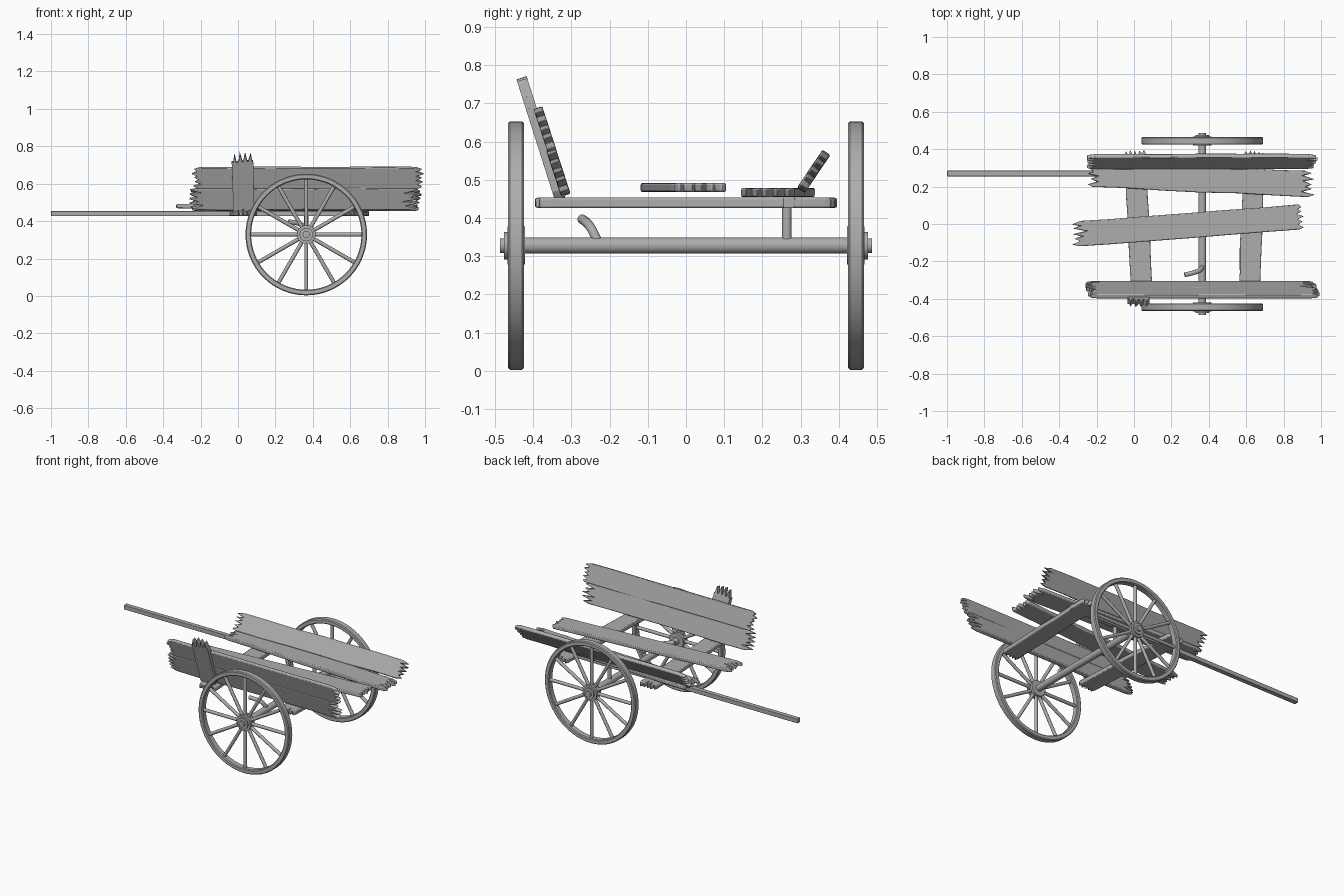
import bpy, bmesh, math, random
from mathutils import Vector, Matrix

random.seed(7)
if "Cube" in bpy.data.objects:
    bpy.data.objects.remove(bpy.data.objects["Cube"])

wood = bpy.data.materials.new("weathered grey wood")
wood.use_nodes = True
GREY = (0.42, 0.42, 0.42, 1)
wood.diffuse_color = GREY
wood.node_tree.nodes["Principled BSDF"].inputs["Base Color"].default_value = GREY


def finish(name, bm, bevel=0.0, smooth=True):
    bmesh.ops.recalc_face_normals(bm, faces=bm.faces)
    mesh = bpy.data.meshes.new(name)
    bm.to_mesh(mesh)
    bm.free()
    mesh.materials.append(wood)
    ob = bpy.data.objects.new(name, mesh)
    bpy.context.collection.objects.link(ob)
    if bevel:
        mod = ob.modifiers.new("worn edges", "BEVEL")
        mod.width, mod.segments = bevel, 2
        mod.limit_method = "ANGLE"
    if smooth:
        bpy.ops.object.select_all(action="DESELECT")
        ob.select_set(True)
        bpy.context.view_layer.objects.active = ob
        bpy.ops.object.shade_smooth_by_angle(angle=math.radians(40))
    return ob


def plank(name, start, end, across, width, thick, tear=(0.05, 0.05), teeth=5):
    """Board from start to end, with splintered ends and wavy long edges."""
    start, end = Vector(start), Vector(end)
    along = (end - start).normalized()
    side = Vector(across)
    side = (side - along * side.dot(along)).normalized()
    up = along.cross(side)
    length, half = (end - start).length, width / 2

    def torn(depth):
        pts = []
        for i in range(2 * teeth + 1):
            v = -half + width * i / (2 * teeth)
            if 0 < i < 2 * teeth:
                v += random.uniform(-0.2, 0.2) * width / (2 * teeth)
            inset = random.uniform(0, 0.4) if i % 2 else random.uniform(0.6, 1.1)
            pts.append((inset * depth, v))
        return pts

    def edge(v):
        return [(length * k / 6, v + random.uniform(-0.003, 0.003)) for k in range(1, 6)]

    outline = edge(-half)
    outline += [(length - u, v) for u, v in torn(tear[1])]
    outline += reversed(edge(half))
    outline += reversed(torn(tear[0]))
    bm = bmesh.new()
    verts = [bm.verts.new(start + along * u + side * v - up * thick / 2) for u, v in outline]
    face = bm.faces.new(verts)
    out = bmesh.ops.extrude_face_region(bm, geom=[face])["geom"]
    bmesh.ops.translate(bm, vec=up * thick, verts=[g for g in out if isinstance(g, bmesh.types.BMVert)])
    return finish(name, bm, 0.005)


def lathe(bm, profile, steps=48):
    """Revolve closed (radius, y) profile points about the y axis."""
    rings = []
    for k in range(steps):
        a = 2 * math.pi * k / steps
        rings.append([bm.verts.new((r * math.cos(a), y, r * math.sin(a))) for r, y in profile])
    n = len(profile)
    for k in range(steps):
        a, b = rings[k], rings[(k + 1) % steps]
        for i in range(n):
            j = (i + 1) % n
            bm.faces.new((a[i], a[j], b[j], b[i]))


def cylinder(bm, a, b, radius, sides=24):
    a, b = Vector(a), Vector(b)
    turn = (b - a).to_track_quat("Z", "Y").to_matrix().to_4x4()
    bmesh.ops.create_cone(bm, cap_ends=True, segments=sides, radius1=radius, radius2=radius,
                          depth=(b - a).length, matrix=Matrix.Translation((a + b) / 2) @ turn)


AXLE_X, AXLE_Z, WHEEL_Y, RADIUS = 0.365, 0.328, 0.445, 0.325


def wheel(name, sign):
    # Rim with chamfered corners
    bm = bmesh.new()
    w, c, inner = 0.021, 0.005, RADIUS - 0.03
    lathe(bm, [(RADIUS - c, -w), (RADIUS, -w + c), (RADIUS, w - c), (RADIUS - c, w),
               (inner + c, w), (inner, w - c), (inner, -w + c), (inner + c, -w)], 64)
    # Twelve spokes
    for k in range(12):
        d = Vector((math.cos(k * math.pi / 6), 0, math.sin(k * math.pi / 6)))
        cylinder(bm, d * 0.03, d * (inner + 0.008), 0.0105, 10)
    # Stepped hub and axle cap, facing outward
    for y0, y1, r in ((-0.024, 0.022, 0.05), (0.02, 0.031, 0.036), (0.03, 0.042, 0.019)):
        cylinder(bm, (0, y0 * sign, 0), (0, y1 * sign, 0), r, 32)
    ob = finish(name, bm)
    ob.location = (AXLE_X, WHEEL_Y * sign, AXLE_Z)


wheel("right_wheel", -1)
wheel("left_wheel", 1)

# Axle
bm = bmesh.new()
cylinder(bm, (AXLE_X, -WHEEL_Y, AXLE_Z), (AXLE_X, WHEEL_Y, AXLE_Z), 0.021)
finish("axle", bm)

# Pull shaft and the post that carries it on the axle
bm = bmesh.new()
bmesh.ops.create_cube(bm, size=1, matrix=Matrix.Translation((-0.15, 0.27, 0.44))
                      @ Matrix.Diagonal((1.7, 0.03, 0.028, 1)))
finish("pull_shaft", bm, 0.003)
bm = bmesh.new()
cylinder(bm, (AXLE_X, 0.264, AXLE_Z), (AXLE_X, 0.264, 0.435), 0.0125, 16)
finish("shaft_post", bm)

# Bent, broken post on the other side
curve = bpy.data.curves.new("bent_post", "CURVE")
curve.dimensions = "3D"
curve.bevel_depth, curve.use_fill_caps = 0.0125, True
path = [(AXLE_X, -0.23, 0.335), (0.36, -0.244, 0.368), (0.325, -0.26, 0.39), (0.27, -0.272, 0.397)]
spline = curve.splines.new("NURBS")
spline.points.add(len(path) - 1)
for point, co in zip(spline.points, path):
    point.co = (*co, 1)
spline.use_endpoint_u, spline.order_u = True, 3
curve.materials.append(wood)
bpy.context.collection.objects.link(bpy.data.objects.new("bent_post", curve))

# Cross beams under the floor
plank("front_beam", (0.045, -0.4, 0.44), (0.005, 0.4, 0.44), (1, 0, 0), 0.115, 0.028, (0.04, 0.04))
plank("rear_beam", (0.615, -0.4, 0.44), (0.645, 0.4, 0.44), (1, 0, 0), 0.115, 0.028, (0.04, 0.04))

# Floor boards
plank("middle_floor_board", (-0.34, -0.055, 0.48), (0.91, 0.04, 0.48), (0, 1, 0), 0.135, 0.024, (0.08, 0.04))
plank("left_floor_board", (-0.25, 0.27, 0.467), (0.97, 0.212, 0.467), (0, 1, 0), 0.14, 0.024, (0.05, 0.06))

# Leaning side boards
lean = (0, -0.31, 0.95)
plank("right_lower_board", (-0.27, -0.334, 0.52), (0.985, -0.334, 0.52), lean, 0.122, 0.026, (0.07, 0.08))
plank("right_upper_board", (-0.25, -0.369, 0.632), (1.0, -0.369, 0.632), lean, 0.118, 0.024, (0.05, 0.05))
plank("left_side_board", (-0.255, 0.334, 0.522), (0.985, 0.334, 0.522), (0, 0.56, 0.83), 0.115, 0.025, (0.05, 0.06))

# Splintered upright outside the right boards
plank("right_upright", (0.03, -0.328, 0.445), (0.025, -0.432, 0.772), (1, 0, 0), 0.115, 0.028, (0.025, 0.09), 4)
